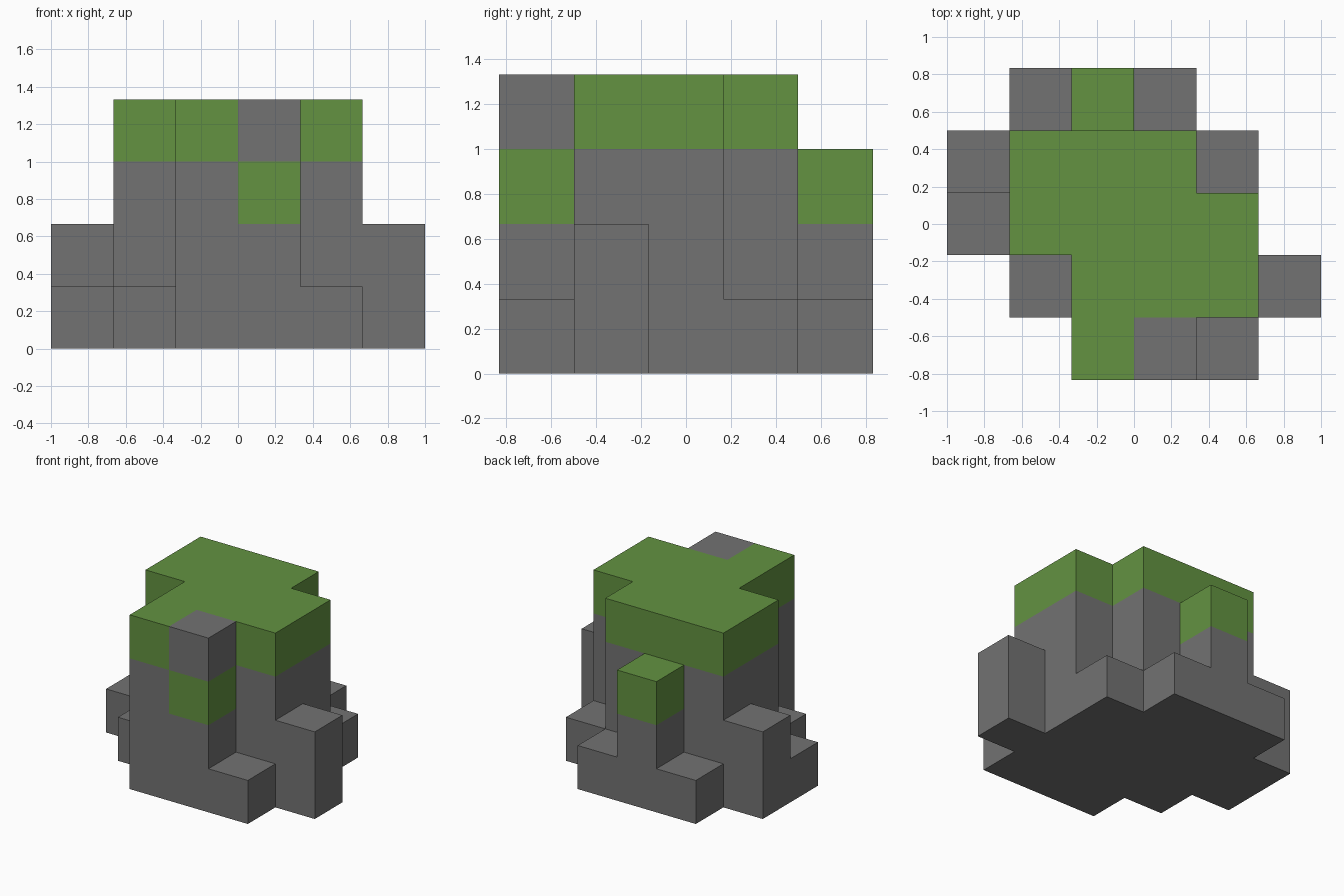
import bpy
import bmesh
import math
from mathutils import Vector

cube = bpy.data.objects.get("Cube")
if cube:
    bpy.data.objects.remove(cube, do_unlink=True)

UNIT = 1 / 3  # edge of one block

# Column heights in blocks: rows run from back to front, columns from -x to +x
HEIGHTS = ["013100",
           "244410",
           "144440",
           "014442",
           "004410"]
ROWS, COLS = len(HEIGHTS), len(HEIGHTS[0])

# Odd blocks out, as (column, row, level)
GRASS_LEDGES = {(2, 0, 2), (3, 4, 2)}
BARE_STONE = {(3, 4, 3)}

blocks = {(c, r, level)
          for r, row in enumerate(HEIGHTS)
          for c, height in enumerate(row)
          for level in range(int(height))}


def is_grass(block):
    """The top layer is grass, apart from the listed exceptions."""
    return block in GRASS_LEDGES or (block[2] == 3 and block not in BARE_STONE)


def make_material(name, color):
    mat = bpy.data.materials.new(name)
    mat.use_nodes = True
    mat.diffuse_color = color
    mat.node_tree.nodes["Principled BSDF"].inputs["Base Color"].default_value = color
    return mat


def add_side(bm, centre, normal):
    """One square block face, wound so that it looks along normal."""
    u = normal.yzx
    v = normal.cross(u)
    corners = [centre + (normal + a * u + b * v) * (UNIT / 2)
               for a, b in ((-1, -1), (1, -1), (1, 1), (-1, 1))]
    bm.faces.new([bm.verts.new(p) for p in corners])


def build_part(name, part_blocks, material):
    """Outer skin of some blocks, with coplanar squares merged."""
    bm = bmesh.new()
    for c, r, level in part_blocks:
        centre = Vector((c + 0.5 - COLS / 2,
                         ROWS / 2 - r - 0.5,
                         level + 0.5)) * UNIT
        for axis in range(3):
            for sign in (-1, 1):
                normal = Vector((0, 0, 0))
                normal[axis] = sign
                neighbour = (c + int(normal.x), r - int(normal.y), level + int(normal.z))
                if neighbour not in blocks:
                    add_side(bm, centre, normal)
    bmesh.ops.remove_doubles(bm, verts=bm.verts, dist=0.001)
    bmesh.ops.dissolve_limit(bm, angle_limit=math.radians(1),
                             verts=bm.verts, edges=bm.edges)
    mesh = bpy.data.meshes.new(name)
    bm.to_mesh(mesh)
    bm.free()
    mesh.materials.append(material)
    obj = bpy.data.objects.new(name, mesh)
    bpy.context.collection.objects.link(obj)
    return obj


stone = make_material("stone grey", (0.17, 0.17, 0.17, 1))
grass = make_material("grass green", (0.125, 0.29, 0.053, 1))

# Rocky body of the mound, then the grass on top
build_part("stone_mound", sorted(b for b in blocks if not is_grass(b)), stone)
build_part("grass_cap", sorted(b for b in blocks if is_grass(b)), grass)
